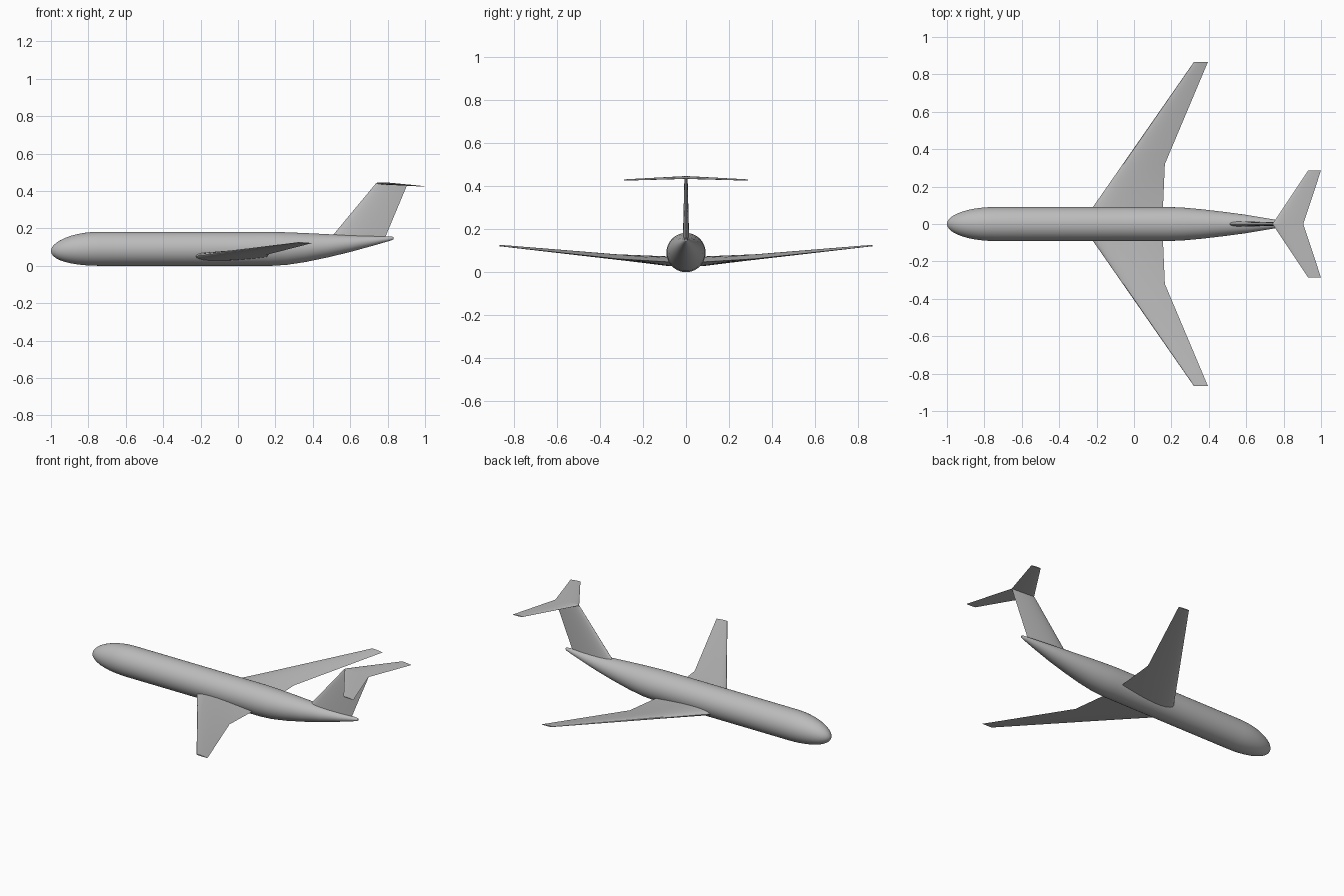
import bpy, bmesh
from math import sin, cos, pi, sqrt, radians
from mathutils import Vector

if "Cube" in bpy.data.objects:
    bpy.data.objects.remove(bpy.data.objects["Cube"])

# One plain grey for the whole airframe
grey = bpy.data.materials.new("plain grey")
grey.use_nodes = True
GREY = (0.5, 0.5, 0.5, 1)
grey.diffuse_color = GREY
grey.node_tree.nodes["Principled BSDF"].inputs["Base Color"].default_value = GREY


def loft(name, rings):
    """Skin closed rings of equal length and cap both ends."""
    bm = bmesh.new()
    loops = [[bm.verts.new(p) for p in ring] for ring in rings]
    n = len(loops[0])
    for a, b in zip(loops, loops[1:]):
        for i in range(n):
            j = (i + 1) % n
            bm.faces.new((a[i], a[j], b[j], b[i]))
    bm.faces.new(loops[0])
    bm.faces.new(loops[-1])
    bmesh.ops.recalc_face_normals(bm, faces=bm.faces)
    mesh = bpy.data.meshes.new(name)
    bm.to_mesh(mesh)
    bm.free()
    mesh.materials.append(grey)
    obj = bpy.data.objects.new(name, mesh)
    bpy.context.collection.objects.link(obj)
    bpy.ops.object.select_all(action='DESELECT')
    obj.select_set(True)
    bpy.context.view_layer.objects.active = obj
    bpy.ops.object.shade_smooth_by_angle(angle=radians(35))
    return obj


def airfoil(lead, trail, thick, up, steps=12):
    """Rounded-nose section between two points, thickened along up."""
    lead, trail, up = Vector(lead), Vector(trail), Vector(up)

    def half(t):
        return 5 * thick * (0.2969 * sqrt(t) - 0.126 * t - 0.3516 * t**2
                            + 0.2843 * t**3 - 0.1036 * t**4)

    ts = [(1 - cos(pi * i / steps)) / 2 for i in range(steps + 1)]
    top = [lead.lerp(trail, t) + up * half(t) for t in ts]
    low = [lead.lerp(trail, t) - up * half(t) for t in ts[1:-1]]
    return top + low[::-1]


# Fuselage: elliptical nose, straight barrel, upswept tail cone
R, NOSE = 0.091, 0.26
stations = []
for i in range(11):
    a = pi / 2 * max(i / 10, 0.02)
    r = R * sin(a)
    mid = R - 0.012 * cos(a) ** 2
    stations.append((-1 + NOSE * (1 - cos(a)), r, mid + r, mid - r))
# Tail stations: x, half width, top, bottom
stations += [(0.18, R, 0.182, 0), (0.26, 0.088, 0.179, 0.005),
             (0.36, 0.079, 0.175, 0.020), (0.48, 0.065, 0.169, 0.045),
             (0.6, 0.049, 0.164, 0.074), (0.72, 0.029, 0.159, 0.107),
             (0.8, 0.014, 0.157, 0.130), (0.825, 0.009, 0.156, 0.138),
             (0.832, 0.005, 0.152, 0.143)]


def oval(x, w, top, low, n=40):
    c, h = (top + low) / 2, (top - low) / 2
    return [(x, w * cos(2 * pi * i / n), c + h * sin(2 * pi * i / n))
            for i in range(n)]


loft("fuselage", [oval(*s) for s in stations])

# Wings and tailplanes: y, leading x and z, trailing x and z, thickness
wing = [(0, -0.283, 0.045, 0.152, 0.045, 0.046),
        (0.09, -0.22, 0.053, 0.155, 0.048, 0.044),
        (0.32, -0.06, 0.074, 0.165, 0.062, 0.024),
        (0.866, 0.32, 0.125, 0.395, 0.121, 0.006)]
tailplane = [(0, 0.74, 0.442, 0.905, 0.434, 0.012),
             (0.287, 0.932, 0.429, 1.0, 0.425, 0.005)]
for side, sign in (("left", 1), ("right", -1)):
    for part, sections in (("wing", wing), ("tailplane", tailplane)):
        loft(f"{part}_{side}",
             [airfoil((lx, sign * y, lz), (tx, sign * y, tz), t, (0, 0, 1))
              for y, lx, lz, tx, tz, t in sections])

# Swept fin carrying the tailplane
loft("fin", [airfoil((lx, 0, z), (tx, 0, z - drop), t, (0, 1, 0))
             for z, lx, tx, drop, t in ((0.145, 0.492, 0.784, 0, 0.03),
                                        (0.44, 0.737, 0.905, 0.006, 0.015))])
